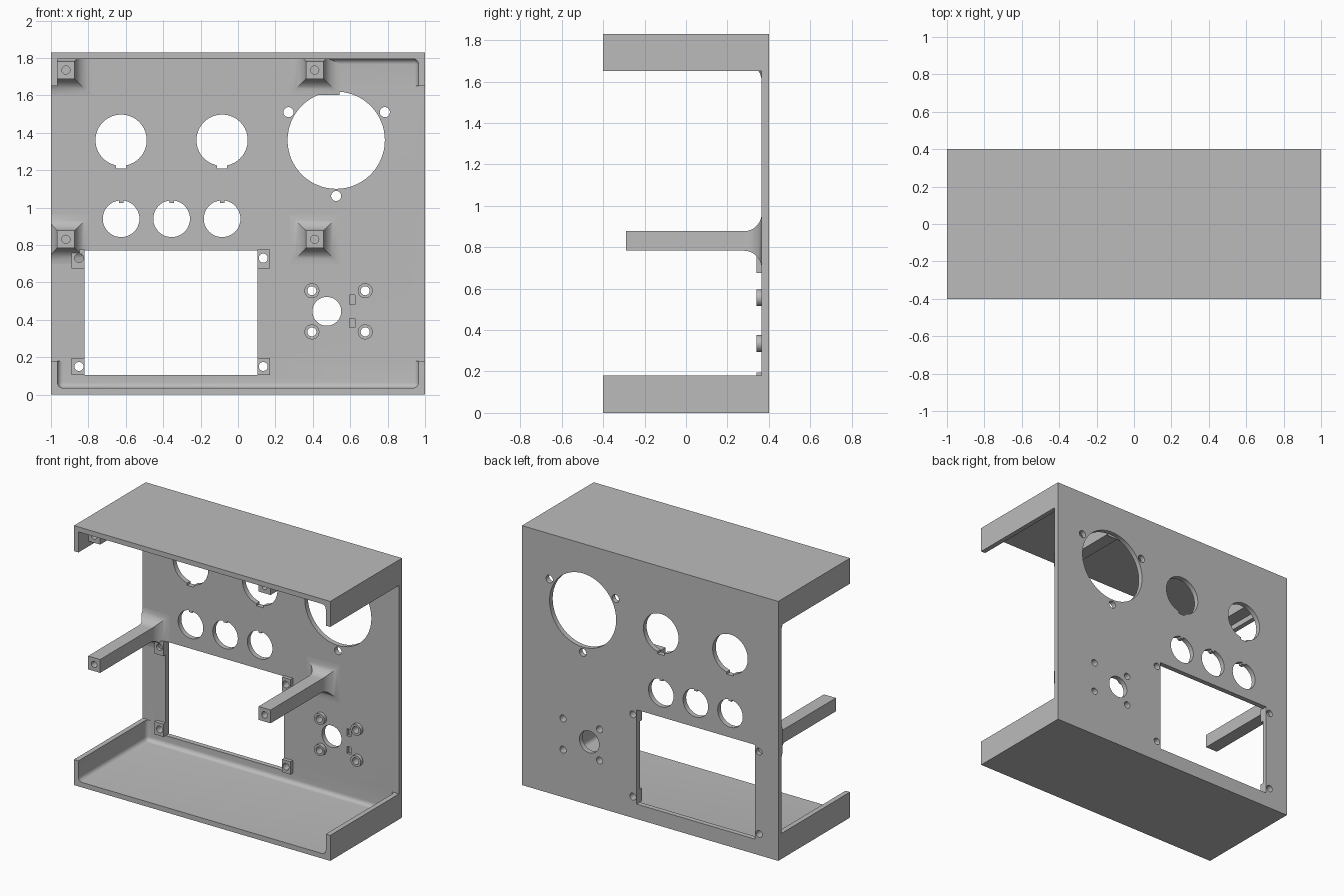
import bpy, bmesh, math
from mathutils import Matrix, Vector

if "Cube" in bpy.data.objects:
    bpy.data.objects.remove(bpy.data.objects["Cube"])

grey = bpy.data.materials.new("plain grey")
grey.use_nodes = True
colour = (0.5, 0.5, 0.5, 1)
grey.diffuse_color = colour
grey.node_tree.nodes["Principled BSDF"].inputs["Base Color"].default_value = colour

W, F, B, H = 0.035, -0.4, 0.4, 1.83   # wall, front, back, height
P = B - W                              # inner face of the panel


def make(name, bm):
    mesh = bpy.data.meshes.new(name)
    bmesh.ops.recalc_face_normals(bm, faces=bm.faces)
    bm.to_mesh(mesh)
    bm.free()
    mesh.materials.append(grey)
    ob = bpy.data.objects.new(name, mesh)
    bpy.context.collection.objects.link(ob)
    return ob


def box(name, x0, x1, y0, y1, z0, z1, round_edges=0):
    bm = bmesh.new()
    bmesh.ops.create_cube(bm, size=1)
    for v in bm.verts:
        v.co = Vector((x1 if v.co.x > 0 else x0, y1 if v.co.y > 0 else y0,
                       z1 if v.co.z > 0 else z0))
    if round_edges:
        bmesh.ops.bevel(bm, geom=bm.edges[:], offset=round_edges, segments=6,
                        profile=0.5, affect='EDGES')
    return make(name, bm)


def rod(name, x, z, r, y0, y1, sides=32):
    bm = bmesh.new()
    m = Matrix.Translation((x, (y0 + y1) / 2, z)) @ Matrix.Rotation(math.pi / 2, 4, 'X')
    bmesh.ops.create_cone(bm, cap_ends=True, segments=sides, radius1=r, radius2=r,
                          depth=y1 - y0, matrix=m)
    return make(name, bm)


def cut(ob, cutter):
    mod = ob.modifiers.new("cut", 'BOOLEAN')
    mod.operation, mod.solver, mod.object = 'DIFFERENCE', 'EXACT', cutter
    bpy.context.view_layer.objects.active = ob
    bpy.ops.object.modifier_apply(modifier=mod.name)
    bpy.data.objects.remove(cutter)


def hole(ob, x, z, r, y0=0.2, y1=0.6, sides=32):
    cut(ob, rod("cutter", x, z, r, y0, y1, sides))


def smooth(ob):
    bpy.ops.object.select_all(action='DESELECT')
    ob.select_set(True)
    bpy.context.view_layer.objects.active = ob
    bpy.ops.object.shade_smooth_by_angle(angle=math.radians(30))


# Housing: a block hollowed to a back panel with a lipped tray and hood
housing = box("housing", -1, 1, F, B, 0, H)
cut(housing, box("cutter", -2, 2, -1, P, 0.18, 1.65))
cut(housing, box("cutter", W - 1, 1 - W, -1, P, W, 0.6, 0.03))
cut(housing, box("cutter", W - 1, 1 - W, -1, P, 1.2, H - W, 0.03))
cut(housing, box("cutter", W - 1, 0.46, -1, P, 1.4, H - W))

# Display window
window = (-0.82, 0.105, 0.2, 0.6, 0.105, 0.77)
cut(housing, box("cutter", *window))

# Speaker opening and its three screw holes
hole(housing, 0.525, 1.36, 0.26, sides=64)
for x, z in ((0.27, 1.51), (0.785, 1.51), (0.525, 1.062)):
    hole(housing, x, z, 0.027)

# Two keyed round openings
for x in (-0.625, -0.085):
    hole(housing, x, 1.36, 0.137, sides=64)
    cut(housing, box("cutter", x - 0.027, x + 0.027, 0.2, 0.6, 1.21, 1.3))

# Three button openings, each with a small locating key
for i, x in enumerate((-0.625, -0.355, -0.085)):
    hole(housing, x, 0.94, 0.098, sides=48)
    box(f"button_key_{i + 1}", x - 0.012, x + 0.012, P, B, 1.025, 1.045)

# Knob opening and two shallow pockets
hole(housing, 0.475, 0.445, 0.077, sides=48)
for z in (0.507, 0.383):
    cut(housing, box("cutter", 0.595, 0.625, 0.2, B - 0.015, z - 0.025, z + 0.025))

# Round screw bosses around the knob
for x in (0.395, 0.68):
    for z in (0.335, 0.555):
        boss = rod(f"round_boss_{x}_{z}", x, z, 0.04, 0.34, P + 0.005)
        for ob in (boss, housing):
            hole(ob, x, z, 0.024)
        smooth(boss)

# Square screw bosses at the window corners
for x, x0, x1 in ((-0.85, -0.89, -0.82), (0.135, 0.105, 0.172)):
    for z, z0, z1 in ((0.15, 0.105, 0.195), (0.73, 0.675, 0.775)):
        boss = box(f"window_boss_{x}_{z}", x0, x1, 0.34, P + 0.005, z0, z1)
        for ob in (boss, housing):
            hole(ob, x, z, 0.024)
        smooth(boss)
smooth(housing)


# Square posts with flared roots
def post(name, x, z, half=0.047, flare=0.085, steps=8):
    rings = [(half, -0.29)]
    for i in range(steps + 1):
        a = math.pi / 2 * i / steps
        rings.append((half + flare * (1 - math.cos(a)), P - flare * (1 - math.sin(a))))
    rings.append((half + flare, P + 0.005))
    bm = bmesh.new()
    loops = []
    for h, y in rings:
        loops.append([bm.verts.new((max(x + sx * h, -1), y, min(z + sz * h, H - 0.01)))
                      for sx, sz in ((-1, -1), (1, -1), (1, 1), (-1, 1))])
    for a, b in zip(loops, loops[1:]):
        for i in range(4):
            j = (i + 1) % 4
            bm.faces.new((a[i], a[j], b[j], b[i]))
    bm.faces.new(loops[0])
    bm.faces.new(loops[-1])
    ob = make(name, bm)
    hole(ob, x, z, 0.022, -0.5, -0.14, 24)
    return ob


for side, x in (("right", -0.92), ("left", 0.41)):
    for level, z in (("lower", 0.83), ("upper", 1.735)):
        ob = post(f"{level}_{side}_post", x, z)
        if (side, level) == ("right", "lower"):
            cut(ob, box("cutter", *window))
        smooth(ob)
